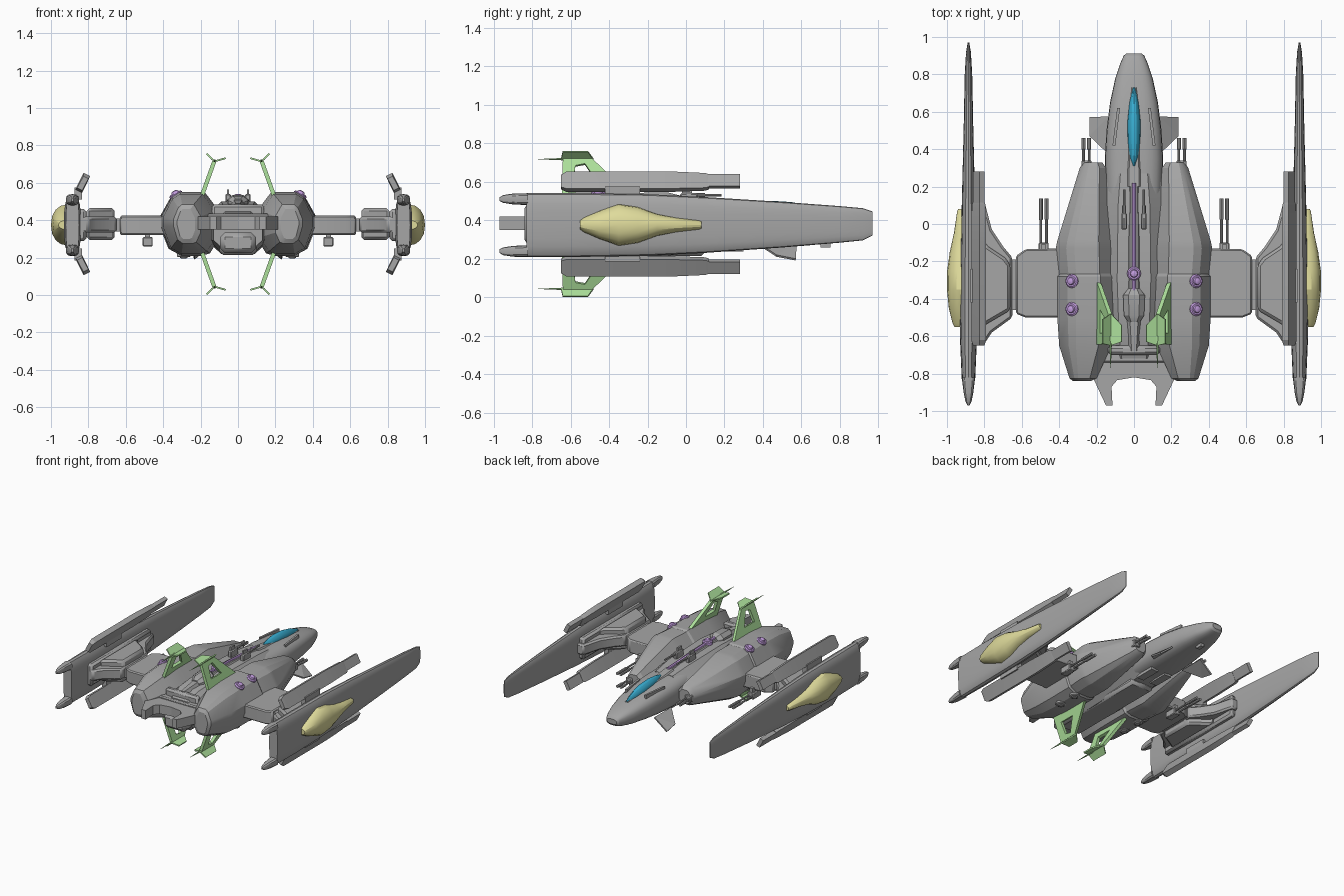
import bpy, bmesh
from math import cos, sin, pi, radians, copysign
from mathutils import Vector

ZM = 0.38  # height of the horizontal mirror plane


def material(name, col):
    m = bpy.data.materials.new(name)
    m.diffuse_color = (*col, 1)
    return m


GREY = material("hull_grey", (0.38, 0.38, 0.38))
GREEN = material("green", (0.42, 0.75, 0.33))
PURPLE = material("purple", (0.55, 0.34, 0.74))
YELLOW = material("yellow", (0.74, 0.71, 0.33))
BLUE = material("blue", (0.04, 0.42, 0.64))


def make(name, verts, faces, mx=True, mz=False, mat=GREY, bevel=0, solid=0):
    """Mesh object, optionally copied across x = 0 and z = ZM."""
    V, F = [], []
    for sx in ((1, -1) if mx else (1,)):
        for sz in ((1, -1) if mz else (1,)):
            o = len(V)
            V += [(sx * x, y, ZM + sz * (z - ZM)) for x, y, z in verts]
            F += [[o + i for i in f] for f in faces]
    me = bpy.data.meshes.new(name)
    me.from_pydata(V, [], F)
    bm = bmesh.new()
    bm.from_mesh(me)
    bmesh.ops.recalc_face_normals(bm, faces=bm.faces)
    bm.to_mesh(me)
    bm.free()
    if not solid:
        me.shade_smooth()
        me.set_sharp_from_angle(angle=radians(25))
    ob = bpy.data.objects.new(name, me)
    bpy.context.collection.objects.link(ob)
    me.materials.append(mat)
    if solid:
        s = ob.modifiers.new("thickness", 'SOLIDIFY')
        s.thickness, s.offset = solid, 0
    if bevel:
        b = ob.modifiers.new("bevel", 'BEVEL')
        b.width, b.segments = bevel, 1
    return ob


def skin(rings):
    """Closed skin through rings of equal point count."""
    n = len(rings[0])
    verts = [p for r in rings for p in r]
    faces = [(k * n + i, k * n + (i + 1) % n, (k + 1) * n + (i + 1) % n, (k + 1) * n + i)
             for k in range(len(rings) - 1) for i in range(n)]
    return verts, faces + [list(range(n)), list(range(len(verts) - n, len(verts)))]


def loft(name, prof, rows, **kw):
    """Unit profile fitted to boxes (y, x0, x1, z0, z1) along y."""
    rings = [[(x0 + u * (x1 - x0), y, z0 + v * (z1 - z0)) for u, v in prof]
             for y, x0, x1, z0, z1 in rows]
    return make(name, *skin(rings), **kw)


def plan(name, pts, z0, z1, **kw):
    return make(name, *skin([[(x, y, z) for x, y in pts] for z in (z0, z1)]), **kw)


def box(name, x0, x1, y0, y1, z0, z1, **kw):
    return plan(name, [(x0, y0), (x1, y0), (x1, y1), (x0, y1)], z0, z1, **kw)


def turned(name, base, direction, rings, n=16, **kw):
    """Turned part: rings of (distance, radius) along a direction."""
    q = Vector((0, 0, 1)).rotation_difference(Vector(direction))
    pts = [[tuple(Vector(base) + q @ Vector((r * cos(2 * pi * i / n), r * sin(2 * pi * i / n), d)))
            for i in range(n)] for d, r in rings]
    return make(name, *skin(pts), **kw)


def oval(n=20, e=0.75):
    f = lambda c: 0.5 + 0.5 * copysign(abs(c) ** e, c)
    return [(f(cos(2 * pi * i / n)), f(sin(2 * pi * i / n))) for i in range(n)]


OCT = [(1, .3), (1, .7), (.75, 1), (.25, 1), (0, .7), (0, .3), (.25, 0), (.75, 0)]
LOBE = [(1, .45), (1, .62), (.82, .92), (.68, 1), (.25, 1), (0, .7), (0, .28),
        (.16, .04), (.3, 0), (.65, 0), (.85, .1)]
SLAT = [(.45, 1), (0, .83), (.55, 0), (1, .17)]


def sym(rows):
    return [(y, -w, w, a, b) for y, w, a, b in rows]


# Side blades with rear horns
C = 0.885
blade = [(-.83, .036, .208, .54), (-.6, .046, .208, .54), (-.2, .042, .215, .535), (.1, .036, .23, .52),
         (.5, .026, .258, .495), (.8, .02, .283, .473), (.92, .013, .295, .462), (.97, .004, .32, .445)]
loft("side_blade", oval(), [(y, C - w, C + w, a, b) for y, w, a, b in blade])
horn = [(-.82, .036, .478, .54), (-.9, .026, .482, .538), (-.95, .016, .49, .53), (-.97, .006, .50, .518)]
loft("blade_horn", oval(12), [(y, C - w, C + w, a, b) for y, w, a, b in horn])
loft("blade_lower_horn", oval(12), [(y, C - w, C + w, .748 - b, .748 - a) for y, w, a, b in horn])

# Yellow pods on the blades
pod = [(-.55, .96, .025), (-.53, .97, .04), (-.45, .99, .075), (-.35, 1.0, .11), (-.25, .999, .095),
       (-.15, .985, .058), (-.05, .963, .038), (.07, .945, .024), (.08, .94, .018)]
loft("blade_pod", oval(16, .9), [(y, 1.82 - x, x, .375 - h, .375 + h) for y, x, h in pod], mat=YELLOW)

# Tilted slats above and below the blades
loft("blade_slat", SLAT, [(-.65, .80, .86, .56, .635), (-.62, .79, .87, .546, .654), (-.1, .79, .87, .546, .654),
                          (.10, .793, .867, .553, .645), (.12, .80, .86, .56, .638)], mz=True)
loft("slat_tip", SLAT, [(.1, .80, .86, .565, .64), (.28, .80, .86, .565, .64)], mz=True)
box("slat_strut", .835, .875, -.42, -.24, .51, .575, mz=True)

# Wings and blade mounts
plan("wing", [(.36, -.13), (.58, -.135), (.63, -.17), (.63, -.48), (.58, -.5), (.36, -.5)], .32, .425, bevel=.008)
box("wing_joint", .6, .69, -.46, -.19, .34, .41)
plan("mount_flare", [(.65, -.18), (.7, -.12), (.76, -.03), (.8, .12), (.86, .12), (.86, -.64), (.8, -.64),
                     (.76, -.58), (.65, -.5)], .335, .42, bevel=.012)
plan("mount_block", [(.66, -.22), (.69, -.18), (.78, -.12), (.81, -.08), (.81, -.55), (.78, -.53), (.66, -.46)],
     .295, .465, bevel=.03)
box("mount_plate", .81, .86, -.64, .1, .29, .46, bevel=.015)

# Main body: rear pods, front shoulders, centre hull and nose
loft("rear_engine_pod", LOBE, [(-.84, .23, .325, .30, .46), (-.825, .2, .345, .275, .485), (-.65, .12, .40, .22, .54),
                               (-.5, .10, .41, .21, .55), (-.28, .10, .412, .21, .55), (-.265, .11, .40, .22, .54)])
loft("shoulder", LOBE, [(-.3, .11, .40, .22, .54), (-.13, .11, .418, .215, .545), (-.09, .115, .41, .215, .543),
                        (.3, .15, .29, .30, .445), (.33, .17, .27, .32, .425)])
loft("centre_hull", OCT, sym([(-.72, .13, .23, .44), (-.6, .16, .22, .48), (-.3, .18, .22, .50),
                              (.1, .17, .24, .49), (.27, .145, .26, .47)]), mx=False)
loft("nose", oval(24, .7), sym([(.15, .15, .25, .475), (.35, .156, .25, .467), (.5, .147, .258, .458),
                                (.65, .128, .27, .44), (.78, .1, .283, .415), (.86, .073, .296, .395),
                                (.9, .055, .31, .378), (.912, .04, .325, .363)]), mx=False)
loft("canopy_ridge", OCT, sym([(.2, .055, .38, .488), (.32, .05, .38, .474), (.6, .042, .38, .455),
                               (.73, .02, .37, .428)]), mx=False)
loft("cockpit_glass", oval(16, 1), sym([(.31, .006, .44, .480), (.36, .024, .42, .492), (.45, .034, .41, .500),
                                        (.55, .035, .40, .494), (.65, .025, .39, .472), (.73, .006, .40, .438)]),
     mx=False, mat=BLUE)
plan("nose_slot", [(.075, .62), (.09, .62), (.115, .42), (.1, .42)], .43, .46)
make("canard_fin", [(.13, .575, .28), (.13, .37, .28), (.235, .47, .215), (.235, .57, .195)],
     [(0, 1, 2), (0, 2, 3)], solid=.012)
box("nose_sensor", -.015, .015, .7, .75, .257, .29, mx=False)

# Belly plates
box("belly_keel", -.1, .1, -.72, .1, .215, .3, mx=False, bevel=.02)
box("belly_panel", .03, .09, .14, .3, .238, .27)

# Rear plate with prongs and exhaust frame
plan("tail_plate", [(0, -.65), (.2, -.65), (.225, -.81), (.15, -.97), (.115, -.97), (.12, -.87), (.09, -.835),
                    (0, -.82)], .35, .42)
box("tail_frame", -.19, .19, -.74, -.66, .41, .435, mx=False, bevel=.008)
box("tail_rim", -.14, .14, -.7, -.65, .3, .485, mx=False, bevel=.015)
box("tail_nozzle", -.095, .095, -.79, -.6, .225, .335, mx=False, bevel=.025)

# Spine with purple conduit and rear hump
loft("spine", OCT, sym([(-.68, .025, .4, .49), (-.5, .045, .4, .51), (-.1, .045, .4, .505), (.22, .035, .4, .485)]),
     mx=False)
loft("spine_hump", OCT, sym([(-.525, .03, .45, .515), (-.49, .054, .45, .53), (-.38, .058, .45, .535),
                             (-.345, .03, .45, .52)]), mx=False)
turned("spine_conduit", (0, -.36, .513), (0, 1, -.04), [(0, .012), (.58, .012)], 8, mx=False, mat=PURPLE)

# Purple caps, and plain ones underneath
cap = [(-.02, .037), (.008, .037), (.014, .03), (.014, .022), (.024, .018), (.028, .008)]
turned("spine_cap", (0, -.265, .513), (0, 0, 1), cap, mx=False, mat=PURPLE)
for y in (-.305, -.455):
    turned("pod_cap", (.33, y, .533), (.45, 0, .9), cap, mat=PURPLE)
    turned("belly_cap", (.29, y, .212), (0, 0, -1), [(d * .6, r) for d, r in cap])


# Twin guns on wings, shoulders and spine
def twin_gun(name, x, z, y0, y1, gap, r):
    box(name + "_mount", x - gap - .012, x + gap + .012, y0 - .08, y0 + .02, z - .025, z + .025, bevel=.005)
    n = (y1 - y0)
    for s in (-1, 1):
        turned(name + "_barrel", (x + s * gap, y0, z), (0, 1, 0),
               [(0, r), (n * .55, r), (n * .57, r * 1.5), (n, r * 1.5)], 8)


twin_gun("wing_gun", .483, .285, -.12, .135, .015, .007)
box("wing_gun_pylon", .47, .496, -.19, -.11, .29, .34)
twin_gun("shoulder_gun", .255, .37, .32, .46, .015, .007)
box("spine_gun_base", .038, .068, -.03, .06, .47, .54, bevel=.006)
turned("spine_gun_barrel", (.053, 0, .53), (0, 1, 0), [(0, .01), (.1, .01), (.1, .007), (.185, .007)], 8)
box("spine_gun_sight", .048, .06, -.02, .03, .53, .565)

# Green open-frame tail fins, above and below
P = lambda y, t: (.195 - .07 * t, y, .525 + .195 * t)
outer = [P(-.29, 0), P(-.49, 1), P(-.64, 1), P(-.645, 0)]
inner = [P(-.46, .35), P(-.525, .85), P(-.575, .8), P(-.585, .35)]
make("tail_fin", outer + inner, [(i, (i + 1) % 4, 4 + (i + 1) % 4, 4 + i) for i in range(4)],
     mz=True, mat=GREEN, solid=.022)
make("fin_cap", [(.125, -.48, .715), (.125, -.65, .715), (.168, -.64, .757), (.168, -.51, .757),
                 (.066, -.63, .732), (.066, -.54, .732)], [(0, 1, 2, 3), (0, 1, 4, 5)], mz=True, mat=GREEN, solid=.01)
turned("fin_spike", (.125, -.6, .717), (0, -1, 0), [(0, .008), (.06, .006), (.17, .001)], 6, mz=True, mat=GREEN)
